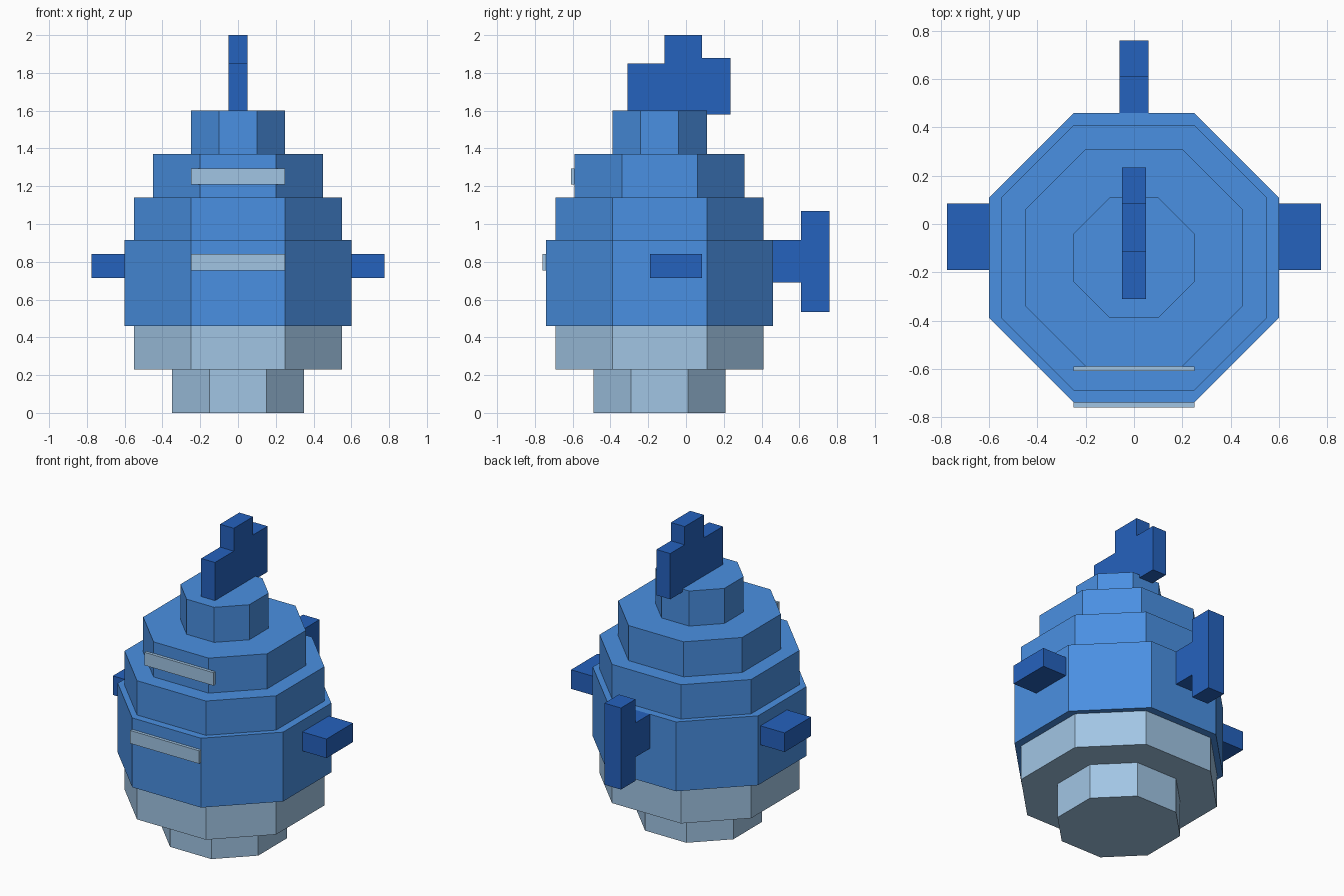
import bpy
import bmesh

if "Cube" in bpy.data.objects:
    bpy.data.objects.remove(bpy.data.objects["Cube"], do_unlink=True)

BODY_Y = -0.14  # centre line of the stacked body


def linear(c):
    c /= 255
    return c / 12.92 if c <= 0.04045 else ((c + 0.055) / 1.055) ** 2.4


def material(name, r, g, b):
    colour = (linear(r), linear(g), linear(b), 1)
    mat = bpy.data.materials.new(name)
    mat.use_nodes = True
    mat.diffuse_color = colour
    bsdf = mat.node_tree.nodes["Principled BSDF"]
    bsdf.inputs["Base Color"].default_value = colour
    bsdf.inputs["Roughness"].default_value = 0.8
    return mat


blue = material("body blue", 74, 144, 226)
dark_blue = material("fin dark blue", 37, 98, 190)
pale = material("pale grey blue", 161, 197, 228)


def extrude(name, points, offset, mat):
    """Extrude a closed outline of 3D points along the offset vector."""
    bm = bmesh.new()
    face = bm.faces.new([bm.verts.new(p) for p in points])
    result = bmesh.ops.extrude_face_region(bm, geom=[face], use_keep_orig=True)
    top = [v for v in result["geom"] if isinstance(v, bmesh.types.BMVert)]
    bmesh.ops.translate(bm, verts=top, vec=offset)
    bmesh.ops.recalc_face_normals(bm, faces=bm.faces[:])
    mesh = bpy.data.meshes.new(name)
    bm.to_mesh(mesh)
    bm.free()
    mesh.materials.append(mat)
    obj = bpy.data.objects.new(name, mesh)
    bpy.context.collection.objects.link(obj)
    return obj


def tier(name, half, flat, z0, z1, mat):
    """Octagonal slab: half is its half width, flat half of each front edge."""
    corners = [(flat, -half), (half, -flat), (half, flat), (flat, half),
               (-flat, half), (-half, flat), (-half, -flat), (-flat, -half)]
    points = [(x, y + BODY_Y, z0) for x, y in corners]
    return extrude(name, points, (0, 0, z1 - z0), mat)


def side_plate(name, outline, half, mat):
    """Plate with a y-z outline, centred on x = 0."""
    points = [(-half, y, z) for y, z in outline]
    return extrude(name, points, (2 * half, 0, 0), mat)


def box(name, x0, x1, y0, y1, z0, z1, mat):
    points = [(x0, y0, z0), (x1, y0, z0), (x1, y1, z0), (x0, y1, z0)]
    return extrude(name, points, (0, 0, z1 - z0), mat)


# Stacked octagonal body
tier("base", 0.35, 0.15, 0, 0.23, pale)
tier("lower_belly", 0.55, 0.25, 0.23, 0.46, pale)
tier("middle_body", 0.60, 0.25, 0.46, 0.915, blue)
tier("upper_body", 0.55, 0.25, 0.915, 1.14, blue)
tier("shoulder", 0.45, 0.20, 1.14, 1.37, blue)
tier("crown", 0.25, 0.10, 1.37, 1.60, blue)

# Stepped crest on top, with its back block overhanging the crown
side_plate("crest", [(-0.31, 1.60), (0.09, 1.60), (0.09, 1.58), (0.235, 1.58),
                     (0.235, 1.88), (0.085, 1.88), (0.085, 2.0),
                     (-0.115, 2.0), (-0.115, 1.85), (-0.31, 1.85)],
           0.05, dark_blue)

# T-shaped tail
side_plate("tail", [(0.46, 0.69), (0.61, 0.69), (0.61, 0.535), (0.76, 0.535),
                    (0.76, 1.07), (0.61, 1.07), (0.61, 0.915), (0.46, 0.915)],
           0.06, dark_blue)

# Side fins
for side, name in ((1, "left_fin"), (-1, "right_fin")):
    x0, x1 = sorted((side * 0.60, side * 0.775))
    box(name, x0, x1, -0.19, 0.085, 0.715, 0.84, dark_blue)

# Front bars
box("lower_front_bar", -0.25, 0.25, -0.76, -0.74, 0.755, 0.84, pale)
box("upper_front_bar", -0.25, 0.25, -0.61, -0.59, 1.21, 1.295, pale)
